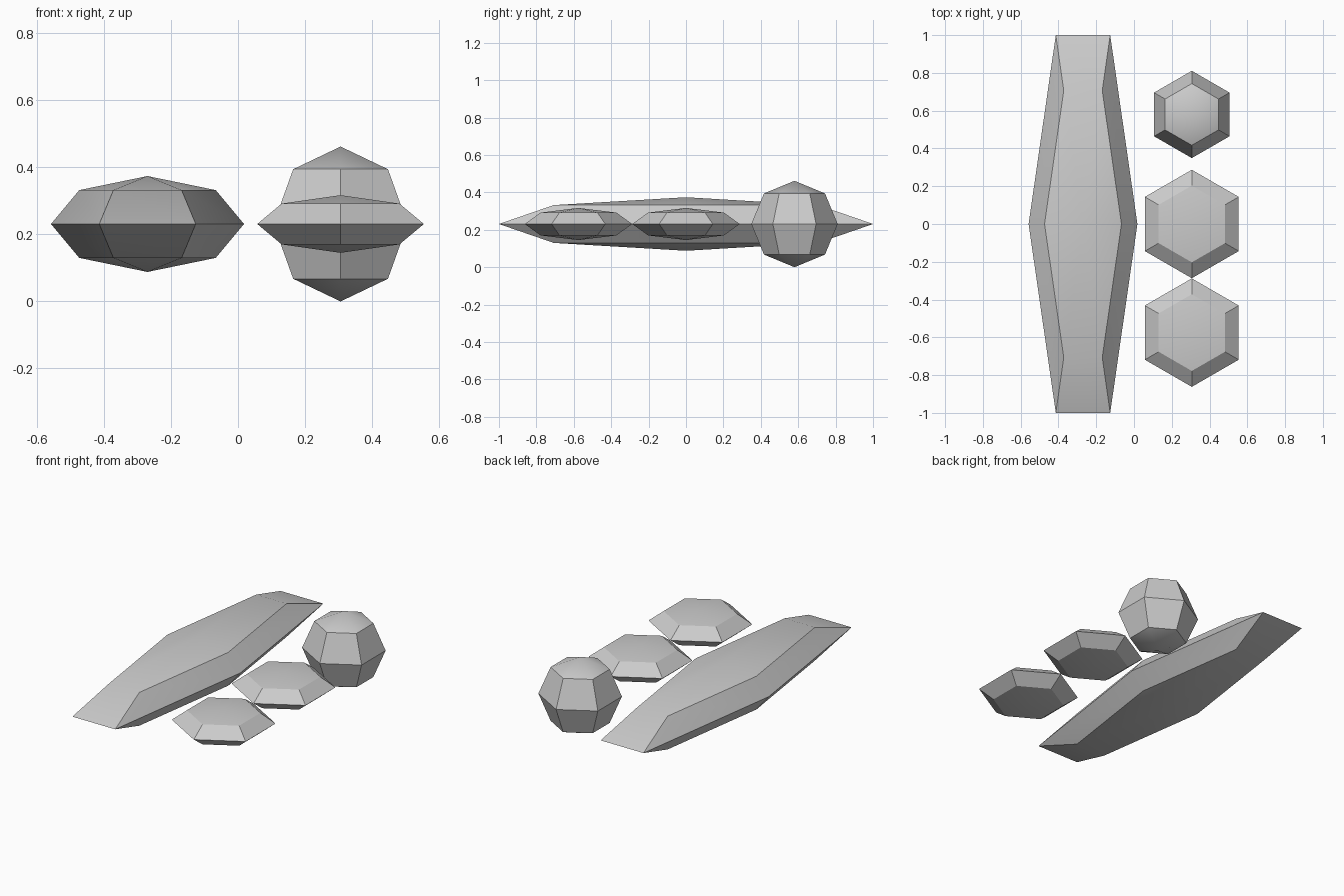
import bpy
import math

cube = bpy.data.objects.get("Cube")
if cube:
    bpy.data.objects.remove(cube, do_unlink=True)

# One plain grey for every stone
grey = bpy.data.materials.new("stone_grey")
grey.use_nodes = True
colour = (0.6, 0.6, 0.6, 1.0)
grey.diffuse_color = colour
grey.node_tree.nodes["Principled BSDF"].inputs["Base Color"].default_value = colour

MID = 0.231  # shared height of all the stone centres


def stone(name, x, y, radii, turn=0.0):
    """Low-poly six-sided spheroid with given local radii, turned about z."""
    bpy.ops.mesh.primitive_uv_sphere_add(
        segments=6, ring_count=4, radius=1,
        location=(x, y, MID), rotation=(0, 0, turn))
    ob = bpy.context.object
    ob.name = ob.data.name = name
    ob.scale = radii
    bpy.ops.object.transform_apply(location=False, rotation=True, scale=True)
    bpy.ops.object.shade_smooth_by_angle(angle=math.radians(30))
    ob.data.materials.append(grey)
    return ob


# Long slab, with its hexagon corners pointing sideways
stone("long_stone", -0.27, 0, (1.155, 0.288, 0.143), math.pi / 2)

# Two flat discs in a row
for name, y in (("middle_flat_stone", 0.0), ("front_flat_stone", -0.575)):
    stone(name, 0.306, y, (0.287, 0.287, 0.086))

# Round ball at the back
stone("round_stone", 0.306, 0.58, (0.231, 0.231, 0.231))
